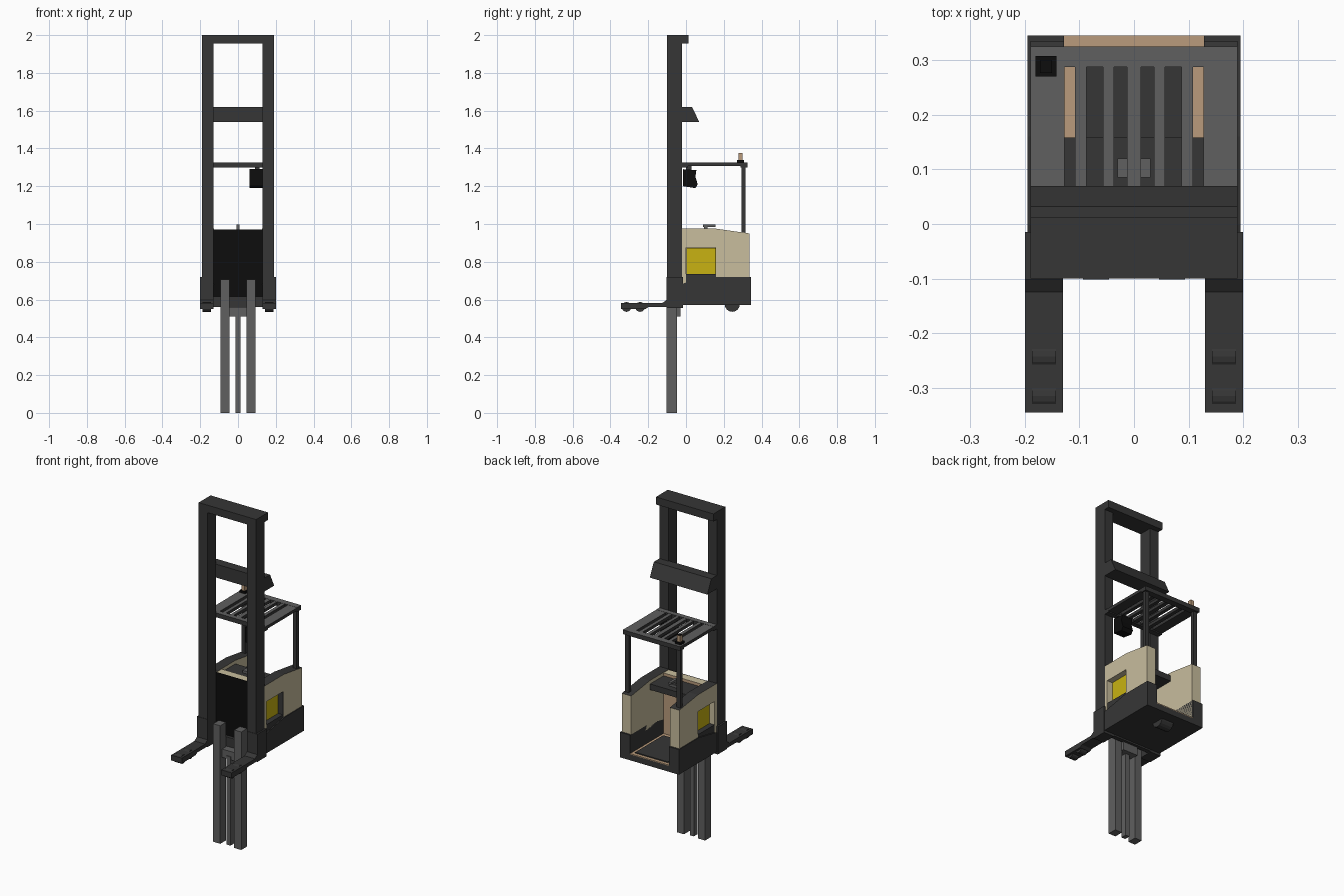
import bpy, bmesh, math


def mat(name, r, g, b):
    m = bpy.data.materials.new(name)
    m.diffuse_color = (r, g, b, 1)
    return m


DARK = mat("charcoal", 0.037, 0.037, 0.037)
BLACK = mat("black", 0.004, 0.004, 0.004)
GREY = mat("steel grey", 0.115, 0.115, 0.115)
BEIGE = mat("beige", 0.58, 0.51, 0.34)
YELLOW = mat("yellow", 0.58, 0.45, 0.006)
TAN = mat("tan", 0.49, 0.33, 0.20)


def finish(name, bm, m, top=None):
    """Turn a bmesh into an object; 'top' colours the upward faces."""
    bmesh.ops.recalc_face_normals(bm, faces=bm.faces)
    me = bpy.data.meshes.new(name)
    me.materials.append(m)
    if top:
        me.materials.append(top)
        for f in bm.faces:
            f.normal_update()
            f.material_index = int(f.normal.z > 0.5)
    bm.to_mesh(me)
    bm.free()
    ob = bpy.data.objects.new(name, me)
    bpy.context.collection.objects.link(ob)
    return ob


def prism(name, pts, x0, x1, m, top=None):
    """Side profile of (y, z) points, extruded from x0 to x1."""
    bm = bmesh.new()
    face = bm.faces.new([bm.verts.new((x0, y, z)) for y, z in pts])
    ext = bmesh.ops.extrude_face_region(bm, geom=[face])["geom"]
    bmesh.ops.translate(bm, vec=(x1 - x0, 0, 0),
                        verts=[v for v in ext if isinstance(v, bmesh.types.BMVert)])
    return finish(name, bm, m, top)


def box(name, x0, x1, y0, y1, z0, z1, m, top=None):
    return prism(name, [(y0, z0), (y1, z0), (y1, z1), (y0, z1)], x0, x1, m, top)


def wheel(name, x0, x1, y, z, r, m, n=16):
    pts = [(y + r * math.cos(2 * math.pi * i / n), z + r * math.sin(2 * math.pi * i / n))
           for i in range(n)]
    return prism(name, pts, x0, x1, m)


def pair(fn, name, x0, x1, *args):
    """Build a part on the right side and mirror it to the left."""
    fn("right_" + name, x0, x1, *args)
    fn("left_" + name, -x1, -x0, *args)


def pair_prism(name, pts, x0, x1, *args):
    prism("right_" + name, pts, x0, x1, *args)
    prism("left_" + name, pts, -x1, -x0, *args)


# Mast
pair(box, "mast_column", 0.13, 0.19, -0.1, -0.02, 0.56, 1.96, DARK)
box("mast_top_beam", -0.19, 0.19, -0.1, 0.012, 1.955, 2.0, DARK)
prism("mast_middle_beam", [(-0.025, 1.54), (0.07, 1.54), (0.032, 1.62), (-0.025, 1.62)],
      -0.19, 0.19, DARK)

# Outriggers with load wheels
pair(box, "outrigger_base", 0.13, 0.2, -0.102, -0.015, 0.555, 0.72, DARK)
pair_prism("outrigger_arm",
           [(-0.345, 0.55), (-0.215, 0.55), (-0.2, 0.56), (-0.1, 0.56), (-0.1, 0.6),
            (-0.125, 0.582), (-0.345, 0.582)], 0.13, 0.2, DARK)
for i, y in enumerate((-0.315, -0.243)):
    pair(wheel, "load_wheel_%d" % i, 0.143, 0.187, y, 0.561, 0.026, DARK)

# Chassis and floor
pair_prism("chassis_side", [(-0.03, 0.57), (0.345, 0.57), (0.345, 0.72), (0.16, 0.72),
                            (0.0, 0.69), (-0.03, 0.68)], 0.128, 0.195, DARK)
box("chassis_floor", -0.13, 0.13, -0.03, 0.345, 0.57, 0.605, DARK)
box("floor_panel", -0.128, 0.128, 0.03, 0.345, 0.605, 0.61, TAN)
box("floor_mat", -0.108, 0.108, 0.06, 0.325, 0.61, 0.616, DARK)
box("chassis_front_beam", -0.13, 0.13, -0.04, -0.015, 0.56, 0.615, DARK)
wheel("drive_wheel", -0.04, 0.04, 0.245, 0.575, 0.04, DARK)

# Cabin side walls with battery openings
pair_prism("side_wall",
           [(-0.02, 0.68), (0, 0.685), (0, 0.875), (0.16, 0.875), (0.16, 0.72),
            (0.335, 0.72), (0.335, 0.95), (0.16, 0.975), (-0.02, 0.975)],
           0.145, 0.19, BEIGE, DARK)
pair_prism("inner_wall",
           [(-0.02, 0.61), (0.335, 0.61), (0.335, 0.95), (0.16, 0.975), (-0.02, 0.975)],
           0.128, 0.145, BEIGE, DARK)
pair(box, "battery_panel", 0.145, 0.156, 0.003, 0.157, 0.735, 0.873, YELLOW)
pair(box, "battery_sill", 0.145, 0.188, 0.0, 0.16, 0.69, 0.735, DARK)
pair(box, "battery_rear_lining", 0.145, 0.188, 0.156, 0.161, 0.72, 0.875, DARK)

# Front wall, console and control lever
box("front_wall", -0.13, 0.13, -0.017, 0.03, 0.605, 0.972, TAN, BEIGE)
box("front_plate", -0.13, 0.13, -0.022, -0.017, 0.615, 0.972, BLACK)
box("console", -0.127, 0.127, 0.03, 0.158, 0.92, 0.955, DARK)
box("console_pad", -0.03, 0.03, 0.085, 0.12, 0.955, 0.97, GREY)
box("lever_stem", -0.008, 0.008, 0.095, 0.115, 0.97, 0.987, GREY)
box("lever_bar", -0.008, 0.008, 0.09, 0.155, 0.985, 0.997, GREY)

# Overhead guard: frame, slats, posts
pair(box, "guard_side", 0.127, 0.19, -0.02, 0.325, 1.307, 1.325, DARK, GREY)
box("guard_rear_beam", -0.19, 0.19, 0.288, 0.325, 1.3, 1.326, DARK, GREY)
box("guard_front_beam", -0.19, 0.19, -0.02, 0.01, 1.3, 1.326, DARK, GREY)
for i, (a, b) in enumerate([(-0.108, -0.087), (-0.057, -0.037), (-0.013, 0.013),
                            (0.037, 0.057), (0.087, 0.108)]):
    box("guard_slat_%d" % i, a, b, 0.0, 0.3, 1.307, 1.325, DARK, GREY)
pair(box, "guard_post", 0.158, 0.183, 0.293, 0.314, 0.94, 1.305, DARK)

# Beacon
box("beacon_base", -0.18, -0.142, 0.27, 0.308, 1.325, 1.338, BLACK)
box("beacon_lamp", -0.172, -0.15, 0.277, 0.3, 1.338, 1.376, TAN, BLACK)

# Display hanging beside the mast
prism("display", [(-0.015, 1.2), (0.05, 1.19), (0.062, 1.21), (0.05, 1.25), (0.055, 1.285),
                  (-0.015, 1.29)], 0.06, 0.13, BLACK)
box("display_bracket", 0.09, 0.115, 0.0, 0.03, 1.28, 1.31, DARK)

# Forks hanging in front of the mast
pair(box, "fork", 0.046, 0.093, -0.102, -0.047, 0.0, 0.705, GREY)
box("fork_center_bar", -0.013, 0.013, -0.09, -0.055, 0.0, 0.53, GREY)
box("fork_carriage", -0.05, 0.05, -0.085, -0.03, 0.51, 0.56, GREY)
